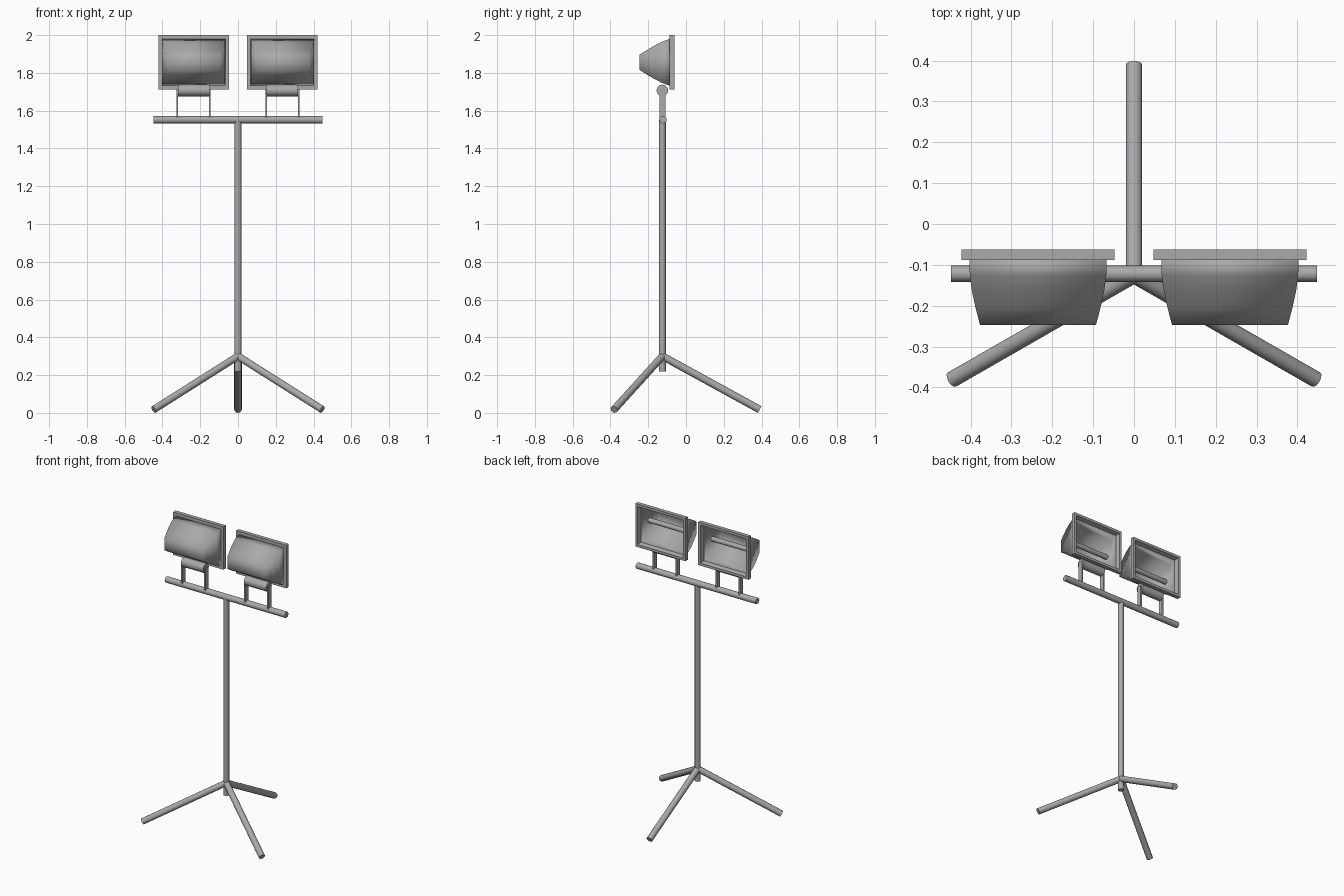
import bpy, bmesh, math
from mathutils import Vector

if "Cube" in bpy.data.objects:
    bpy.data.objects.remove(bpy.data.objects["Cube"])

PY = -0.125          # depth of the pole and crossbar
LZ = 1.856           # lamp centre height

grey = bpy.data.materials.new("dark_grey")
grey.diffuse_color = (0.4, 0.4, 0.4, 1)
grey.use_nodes = True
grey.node_tree.nodes["Principled BSDF"].inputs["Base Color"].default_value = grey.diffuse_color


def smooth(ob, deg=35):
    bpy.ops.object.select_all(action='DESELECT')
    ob.select_set(True)
    bpy.context.view_layer.objects.active = ob
    bpy.ops.object.shade_smooth_by_angle(angle=math.radians(deg))


def tube(name, a, b, r, sides=12):
    a, b = Vector(a), Vector(b)
    d = b - a
    bpy.ops.mesh.primitive_cylinder_add(vertices=sides, radius=r, depth=d.length,
                                        location=(a + b) / 2,
                                        rotation=d.to_track_quat('Z', 'Y').to_euler())
    ob = bpy.context.object
    ob.name = name
    smooth(ob)
    return ob


def loft(name, cx, rings, cap=False, closed=False):
    """Skin rectangles given as (y, half width, half height)."""
    bm = bmesh.new()
    loops = [[bm.verts.new((cx + sx * hx, y, LZ + sz * hz))
              for sx, sz in ((-1, -1), (1, -1), (1, 1), (-1, 1))] for y, hx, hz in rings]
    pairs = list(zip(loops, loops[1:]))
    if closed:
        pairs.append((loops[-1], loops[0]))
    for p, q in pairs:
        for i in range(4):
            j = (i + 1) % 4
            bm.faces.new((p[i], p[j], q[j], q[i]))
    if cap:
        bm.faces.new(loops[-1])
    bmesh.ops.recalc_face_normals(bm, faces=bm.faces)
    me = bpy.data.meshes.new(name)
    bm.to_mesh(me)
    bm.free()
    ob = bpy.data.objects.new(name, me)
    bpy.context.collection.objects.link(ob)
    return ob


# Stand: pole, crossbar and three splayed legs
tube("pole", (0, PY, 0.22), (0, PY, 1.55), 0.0185)
tube("crossbar", (-0.448, PY + 0.003, 1.552), (0.448, PY + 0.003, 1.552), 0.02)
for name, foot in (("rear_leg", (0, 0.39, 0.0178)),
                   ("left_leg", (-0.446, -0.381, 0.0178)),
                   ("right_leg", (0.446, -0.381, 0.0178))):
    tube(name, (0, PY, 0.3), foot, 0.02)

for side, cx in (("left", -0.235), ("right", 0.235)):
    # Curved reflector shell, open towards the rear, softly shaded all over
    shell = loft(side + "_housing", cx, [(-0.087, 0.168, 0.124), (-0.127, 0.167, 0.109),
                                         (-0.164, 0.162, 0.090), (-0.205, 0.153, 0.066),
                                         (-0.247, 0.142, 0.040)], cap=True)
    mod = shell.modifiers.new("wall", 'SOLIDIFY')
    mod.thickness = 0.004
    mod.offset = -1
    smooth(shell, 89)
    # Rectangular rim around the opening
    loft(side + "_rim", cx, [(-0.088, 0.187, 0.145), (-0.062, 0.187, 0.145),
                             (-0.062, 0.171, 0.128), (-0.088, 0.164, 0.120)], closed=True)
    # Bulb spanning the reflector
    tube(side + "_bulb", (cx - 0.157, -0.168, LZ), (cx + 0.157, -0.168, LZ), 0.016)
    # Pivot barrel and two flat bracket arms
    tube(side + "_pivot", (cx - 0.083, PY, 1.707), (cx + 0.083, PY, 1.707), 0.031)
    for tag, sx in (("inner", -1), ("outer", 1)):
        bpy.ops.mesh.primitive_cube_add(size=1, location=(cx + sx * 0.086, PY, 1.635))
        arm = bpy.context.object
        arm.name = f"{side}_{tag}_arm"
        arm.scale = (0.009, 0.032, 0.16)

# Same dark grey finish everywhere
for ob in bpy.data.objects:
    ob.data.materials.append(grey)
